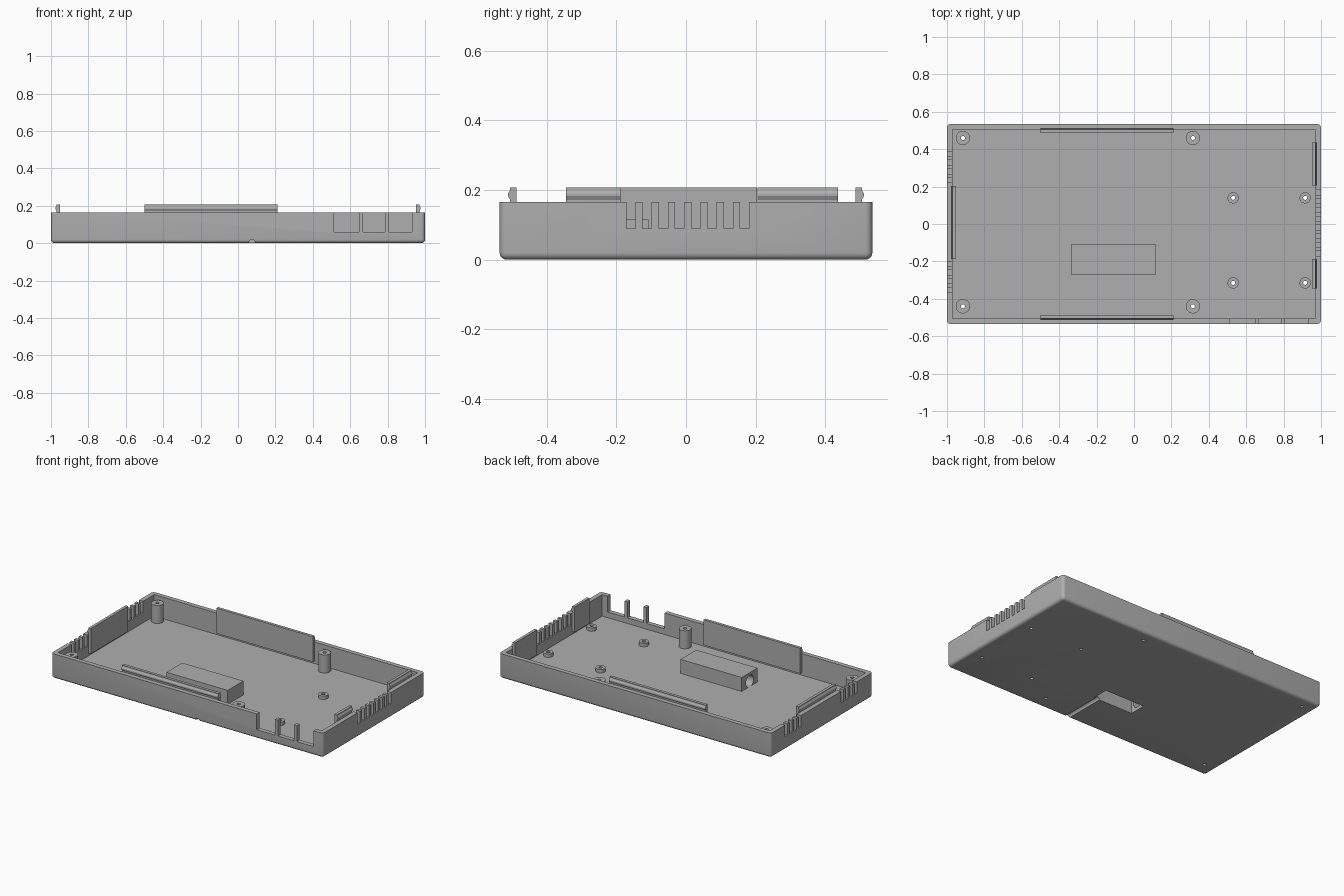
import bpy, bmesh, math
from mathutils import Matrix, Vector

if "Cube" in bpy.data.objects:
    bpy.data.objects.remove(bpy.data.objects["Cube"])

grey = bpy.data.materials.new("mid_grey_plastic")
grey.use_nodes = True
colour = (0.43, 0.43, 0.43, 1)
grey.diffuse_color = colour
grey.node_tree.nodes["Principled BSDF"].inputs["Base Color"].default_value = colour

HX, HY, TOP = 1.0, 0.535, 0.165   # outer half sizes and rim height
WALL, FLOOR = 0.03, 0.022


def finish(name, bm):
    bmesh.ops.recalc_face_normals(bm, faces=bm.faces)
    mesh = bpy.data.meshes.new(name)
    bm.to_mesh(mesh)
    bm.free()
    mesh.materials.append(grey)
    ob = bpy.data.objects.new(name, mesh)
    bpy.context.collection.objects.link(ob)
    return ob


def box(name, x, y, z, bevel=0):
    bm = bmesh.new()
    size = Vector((x[1] - x[0], y[1] - y[0], z[1] - z[0]))
    mid = Vector((sum(x), sum(y), sum(z))) / 2
    bmesh.ops.create_cube(bm, size=1, matrix=Matrix.LocRotScale(mid, None, size))
    if bevel:
        # round everything except the open rim
        edges = [e for e in bm.edges if min(v.co.z for v in e.verts) < mid.z]
        bmesh.ops.bevel(bm, geom=edges, offset=bevel, segments=5, profile=0.5, affect='EDGES')
    return finish(name, bm)


def rod(name, start, end, radius, sides=32):
    a, b = Vector(start), Vector(end)
    turn = (b - a).to_track_quat('Z', 'Y')
    bm = bmesh.new()
    bmesh.ops.create_cone(bm, cap_ends=True, segments=sides, radius1=radius, radius2=radius,
                          depth=(b - a).length, matrix=Matrix.LocRotScale((a + b) / 2, turn, None))
    return finish(name, bm)


def cut(target, cutters):
    for c in cutters:
        mod = target.modifiers.new("cut", 'BOOLEAN')
        mod.operation, mod.solver, mod.object = 'DIFFERENCE', 'EXACT', c
    bpy.context.view_layer.update()
    graph = bpy.context.evaluated_depsgraph_get()
    mesh = bpy.data.meshes.new_from_object(target.evaluated_get(graph))
    target.modifiers.clear()
    target.data = mesh


def snap_plate(name, length_from, length_to, wall, angle):
    """Clip plate standing against the inside of a wall, with a ridge above the rim."""
    profile = [(-0.019, 0.04), (0, 0.04), (0, 0.172), (0.006, 0.183),
               (0.006, 0.19), (0, 0.2), (0, 0.208), (-0.019, 0.208)]
    bm = bmesh.new()
    face = bm.faces.new([bm.verts.new((wall + d, length_from, z)) for d, z in profile])
    moved = bmesh.ops.extrude_face_region(bm, geom=[face], use_keep_orig=True)["geom"]
    bmesh.ops.translate(bm, vec=(0, length_to - length_from, 0),
                        verts=[g for g in moved if isinstance(g, bmesh.types.BMVert)])
    bmesh.ops.rotate(bm, verts=bm.verts, matrix=Matrix.Rotation(math.radians(angle), 3, 'Z'))
    return finish(name, bm)


# Tray shell and its cavity
tray = box("tray", (-HX, HX), (-HY, HY), (0, TOP), bevel=0.02)
tray_cuts = [box("cavity_cutter", (-HX + WALL, HX - WALL), (-HY + WALL, HY - WALL), (FLOOR, 0.4))]

# Port openings in the front wall
for x in [(0.512, 0.646), (0.668, 0.785), (0.807, 0.93)]:
    tray_cuts.append(box("port_cutter", x, (-0.6, -0.49), (0.06, 0.4)))

# Ventilation slots in the side walls
for side, start, count in [(1, -0.171, 8), (-1, 0.222, 4), (-1, -0.366, 4)]:
    for i in range(count):
        y = start + i * 0.0466
        x = sorted((side * 0.955, side * 1.05))
        tray_cuts.append(box("vent_cutter", x, (y, y + 0.026), (0.089, 0.4)))

# Plug housing: pocket open underneath, cable groove, bore in the left-hand end
housing = box("plug_housing", (-0.335, 0.115), (-0.272, -0.107), (0.012, 0.115))
pocket = box("pocket_cutter", (-0.19, 0.1), (-0.25, -0.14), (-0.1, 0.098))
groove = rod("groove_cutter", (0.075, -0.7, 0.003), (0.075, -0.2, 0.003), 0.016)
bore = rod("bore_cutter", (-0.4, -0.192, 0.058), (-0.15, -0.192, 0.058), 0.04)
cut(housing, [pocket, groove, bore])
tray_cuts += [pocket, groove]

# Screw posts: tall ones for the lid, short ones for the board
posts = [(x, y, 0.038, 0.142, "lid_post") for x in (-0.915, 0.315) for y in (-0.44, 0.46)]
posts += [(x, y, 0.03, 0.045, "board_post") for x in (0.53, 0.915) for y in (-0.315, 0.14)]
smooth = [tray, housing]
for x, y, radius, height, name in posts:
    post = rod(name, (x, y, 0.012), (x, y, height), radius)
    hole = rod("hole_cutter", (x, y, -0.1), (x, y, 0.4), 0.011, 16)
    cut(post, [hole])
    tray_cuts.append(hole)
    smooth.append(post)

cut(tray, tray_cuts)
for c in tray_cuts + [bore]:
    bpy.data.objects.remove(c)

# Snap plates around the rim
side_wall, end_wall = HX - WALL, HY - WALL
snap_plate("right_snap_rear", 0.205, 0.437, side_wall, 0)
snap_plate("right_snap_front", -0.345, -0.188, side_wall, 0)
snap_plate("left_snap", -0.204, 0.188, side_wall, 180)
snap_plate("back_snap", -0.21, 0.5, end_wall, 90)
snap_plate("front_snap", -0.5, 0.21, end_wall, -90)

# Smooth shading on rounded parts with sharp edges kept
bpy.ops.object.select_all(action='DESELECT')
for ob in smooth:
    ob.select_set(True)
bpy.context.view_layer.objects.active = tray
bpy.ops.object.shade_smooth_by_angle(angle=math.radians(30))
